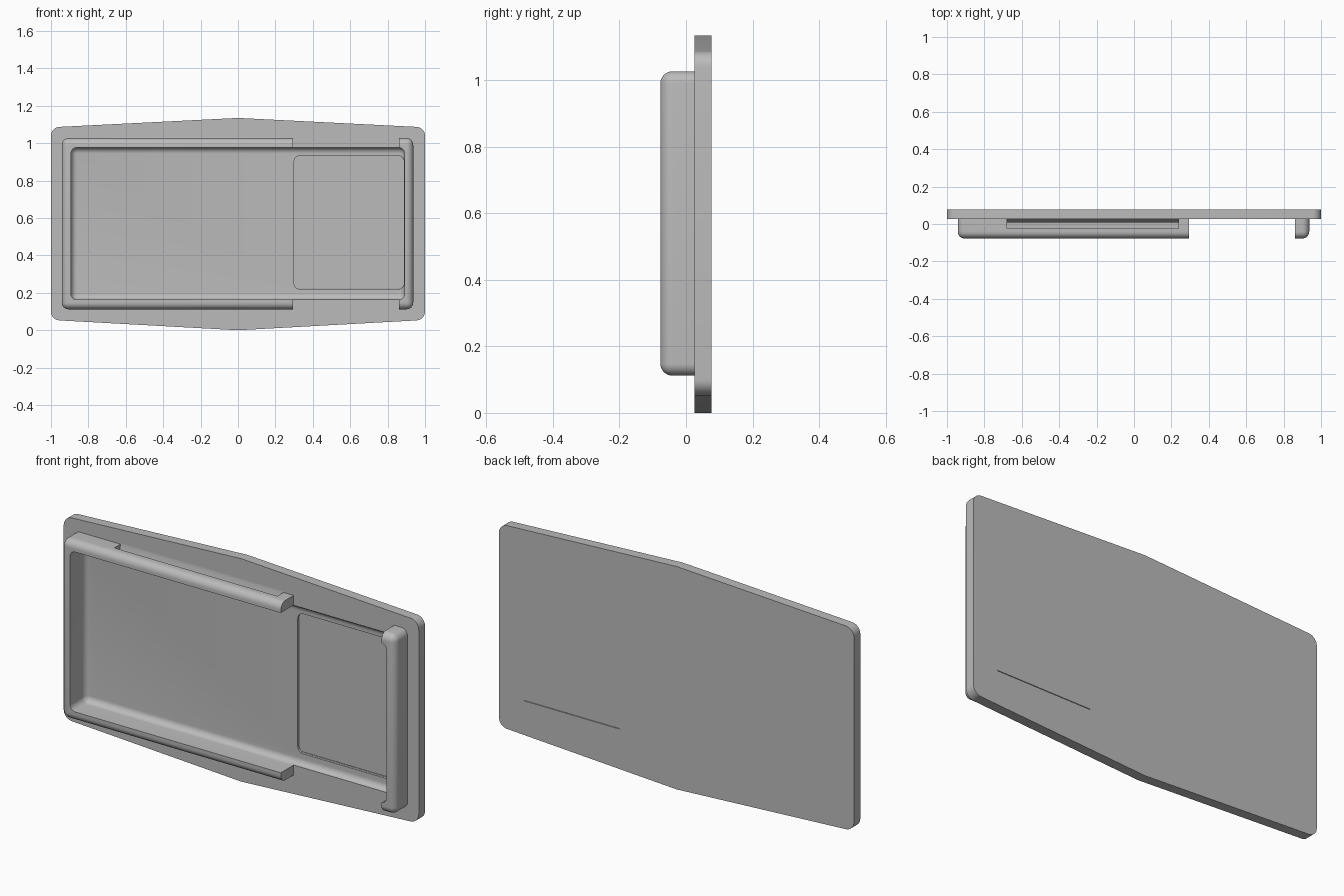
import bpy
import bmesh
from mathutils import Vector

cube = bpy.data.objects.get("Cube")
if cube:
    bpy.data.objects.remove(cube, do_unlink=True)

grey = bpy.data.materials.new("plain grey")
grey.use_nodes = True
colour = (0.5, 0.5, 0.5, 1)
grey.diffuse_color = colour
grey.node_tree.nodes["Principled BSDF"].inputs["Base Color"].default_value = colour

BACK, FACE, FRONT = 0.077, 0.026, -0.077   # depth of plate back, plate face, frame front


def prism(name, corners, sweep, radius=0, rounded=None):
    """Extrude a flat outline, then round the edges chosen by a rule."""
    bm = bmesh.new()
    face = bm.faces.new([bm.verts.new(c) for c in corners])
    new = bmesh.ops.extrude_face_region(bm, geom=[face])["geom"]
    bmesh.ops.translate(bm, vec=Vector(sweep),
                        verts=[v for v in new if isinstance(v, bmesh.types.BMVert)])
    bmesh.ops.recalc_face_normals(bm, faces=bm.faces[:])
    if radius:
        edges = [e for e in bm.edges if rounded(e.verts[0].co, e.verts[1].co)]
        bmesh.ops.bevel(bm, geom=edges, offset=radius, segments=8,
                        profile=0.5, affect='EDGES')
    mesh = bpy.data.meshes.new(name)
    bm.to_mesh(mesh)
    bm.free()
    mesh.materials.append(grey)
    obj = bpy.data.objects.new(name, mesh)
    bpy.context.collection.objects.link(obj)
    return obj


def box(name, x, y, z, radius=0, end=None):
    """Box with rounded upright corners and, if given, one rounded end in depth."""
    outline = [(x[0], y[0], z[0]), (x[1], y[0], z[0]), (x[1], y[0], z[1]), (x[0], y[0], z[1])]

    def rounded(a, b):
        along = abs(a.y - b.y) > 1e-5
        return along or (end is not None and abs(a.y - end) < 1e-5)
    return prism(name, outline, (0, y[1] - y[0], 0), radius, rounded)


def combine(target, other, operation):
    """Apply a boolean and discard the second solid."""
    mod = target.modifiers.new(operation, 'BOOLEAN')
    mod.operation, mod.object, mod.solver = operation, other, 'EXACT'
    bpy.context.view_layer.update()
    result = target.evaluated_get(bpy.context.evaluated_depsgraph_get())
    mesh = bpy.data.meshes.new_from_object(result)
    target.modifiers.clear()
    target.data = mesh
    bpy.data.objects.remove(other, do_unlink=True)


# Backing plate with peaked top and bottom edges
outline = [(-1, 0.055), (0, 0), (1, 0.055), (1, 1.085), (0, 1.135), (-1, 1.085)]
holder = prism("backing_plate_with_frame", [(x, FACE, z) for x, z in outline],
               (0, BACK - FACE, 0), 0.045,
               lambda a, b: abs(a.y - b.y) > 1e-5 and abs(a.x) > 0.5)

# Raised frame, open between the rails and the end bar
frame = box("frame", (-0.942, 0.937), (FRONT, 0.045), (0.112, 1.027), 0.036, FRONT)
combine(frame, box("gap", (0.295, 0.862), (-0.2, 0.2), (-0.1, 1.3)), 'DIFFERENCE')
combine(holder, frame, 'UNION')

# Tray pocket with a filleted floor, then the shallow window in that floor
FLOOR = 0.052
combine(holder, box("pocket", (-0.893, 0.89), (-0.2, FLOOR), (0.163, 0.977), 0.032, FLOOR),
        'DIFFERENCE')
combine(holder, box("window", (0.3, 0.888), (0.002, 0.063), (0.22, 0.932), 0.03), 'DIFFERENCE')

# Narrow slit through the back along the window's lower edge
combine(holder, box("slit", (0.32, 0.86), (0.04, 0.1), (0.221, 0.224)), 'DIFFERENCE')

# Slot with a sloping back through the top rail
slope = [(-0.023, 1.035), (0.0265, 1.035), (0.0265, 1.024), (0.006, 0.968), (-0.023, 0.968)]
combine(holder, prism("slot", [(-0.68, y, z) for y, z in slope], (0.918, 0, 0)), 'DIFFERENCE')

# Smooth fillets, sharp corners
bpy.ops.object.select_all(action='DESELECT')
holder.select_set(True)
bpy.context.view_layer.objects.active = holder
bpy.ops.object.shade_smooth_by_angle(angle=0.5)
